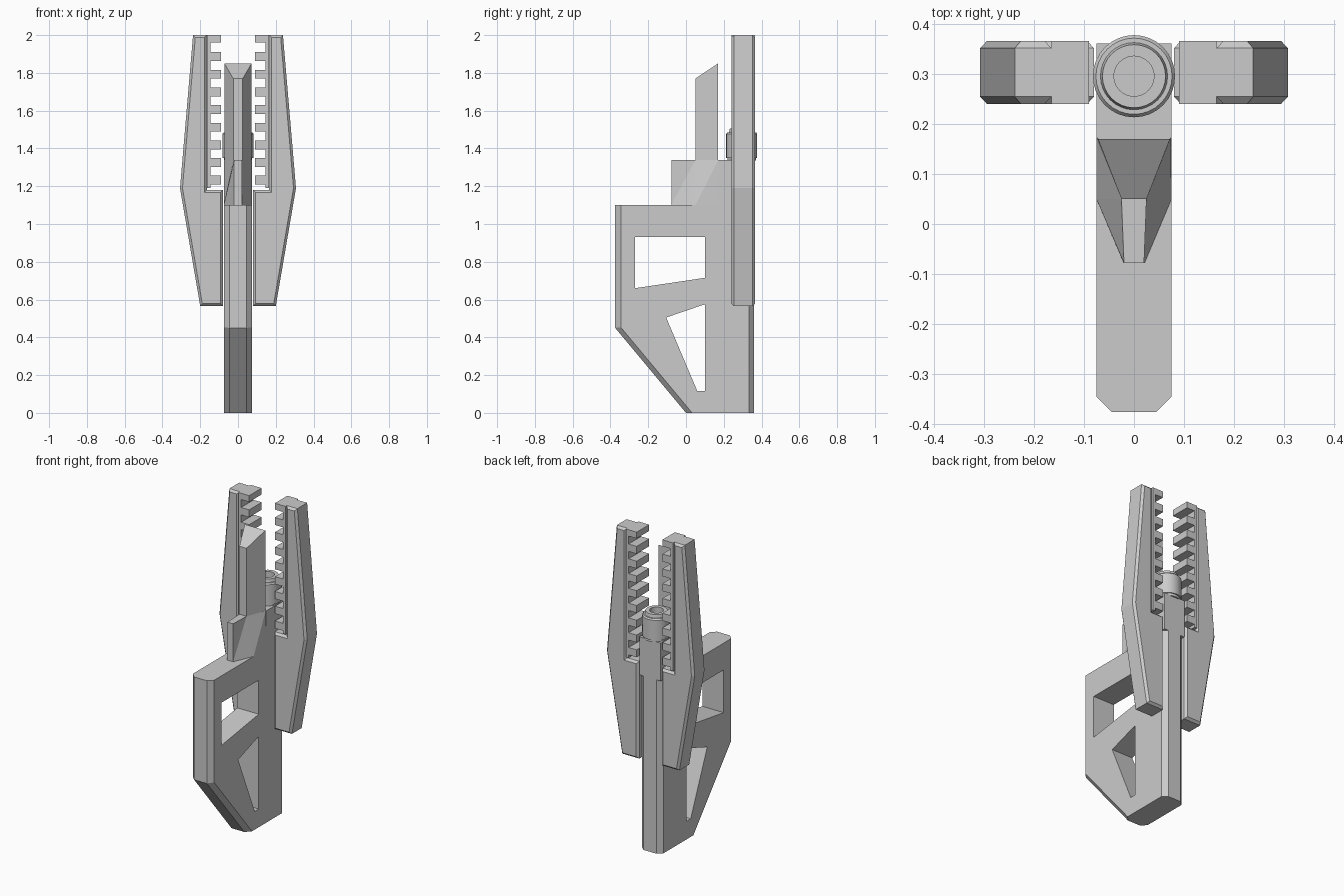
import bpy, bmesh, math
from mathutils import Vector

if "Cube" in bpy.data.objects:
    bpy.data.objects.remove(bpy.data.objects["Cube"])


def make(name, verts, faces):
    me = bpy.data.meshes.new(name)
    me.from_pydata(verts, [], faces)
    bm = bmesh.new()
    bm.from_mesh(me)
    bmesh.ops.recalc_face_normals(bm, faces=bm.faces)
    bm.to_mesh(me)
    bm.free()
    ob = bpy.data.objects.new(name, me)
    bpy.context.collection.objects.link(ob)
    return ob


def inset(poly, dists):
    """Move each edge i (point i to i+1, counter-clockwise) inward by dists[i]."""
    pts = [Vector(p) for p in poly]
    n = len(pts)
    out = []
    for i in range(n):
        d0 = (pts[i] - pts[i - 1]).normalized()
        d1 = (pts[(i + 1) % n] - pts[i]).normalized()
        n0, n1 = Vector((-d0.y, d0.x)), Vector((-d1.y, d1.x))
        a, b = pts[i] + n0 * dists[i - 1], pts[i] + n1 * dists[i]
        t = (b - a).cross(d1) / d0.cross(d1)
        out.append(a + d0 * t)
    return out


def prism(name, poly, axis, t0, t1, dists=None, ch=0):
    """Extrude a profile along x or y, optionally with chamfered rims."""
    layers = [(t0, poly), (t1, poly)]
    if dists:
        small = inset(poly, dists)
        layers = [(t0, small), (t0 + ch, poly), (t1 - ch, poly), (t1, small)]
    n = len(poly)
    verts = [(t, p[0], p[1]) if axis == 'x' else (p[0], t, p[1])
             for t, ring in layers for p in ring]
    faces = [[k * n + i, k * n + (i + 1) % n, (k + 1) * n + (i + 1) % n, (k + 1) * n + i]
             for k in range(len(layers) - 1) for i in range(n)]
    faces += [list(range(n)), [(len(layers) - 1) * n + i for i in range(n)]]
    return make(name, verts, faces)


def mirror(ob):
    ob.modifiers.new("mirror", 'MIRROR').use_mirror_merge = False


# Main frame with chamfered front and back edges
frame = prism("frame", [(0, 0), (0.36, 0), (0.36, 1.10), (-0.375, 1.10), (-0.375, 0.45)],
              'x', -0.075, 0.075, [0, 0.027, 0, 0.03, 0.025], 0.03)

# Two window openings cut through the frame
windows = [[(-0.27, 0.66), (0.10, 0.715), (0.10, 0.93), (-0.27, 0.93)],
           [(0.06, 0.115), (0.10, 0.115), (0.10, 0.575), (-0.105, 0.505)]]
for i, w in enumerate(windows):
    cutter = prism(f"window_cutter_{i}", w, 'x', -0.2, 0.2)
    cutter.hide_render = True
    cutter.hide_set(True)
    mod = frame.modifiers.new("window", 'BOOLEAN')
    mod.operation = 'DIFFERENCE'
    mod.solver = 'EXACT'
    mod.object = cutter
    bpy.context.view_layer.objects.active = frame
    bpy.ops.object.modifier_apply(modifier=mod.name)
    bpy.data.objects.remove(cutter)

# Rear block above the frame
prism("rear_block", [(0.172, 1.10), (0.36, 1.10), (0.36, 1.34), (0.172, 1.34)],
      'x', -0.075, 0.075)

# Tapered nose: narrow top blending to a wide base
half_top = [(0.02, -0.078), (0.025, 0.05), (0.073, 0.172)]
half_bot = [(0.021, -0.078), (0.075, 0.05), (0.075, 0.172)]
top = half_top + [(-x, y) for x, y in reversed(half_top)]
bot = half_bot + [(-x, y) for x, y in reversed(half_bot)]
nose_v = [(x, y, 1.10) for x, y in bot] + [(x, y, 1.34) for x, y in top]
make("nose", nose_v, [[0, 1, 2, 3, 4, 5], [6, 7, 8, 9, 10, 11],
                      [0, 1, 7], [0, 7, 6], [1, 2, 8], [1, 8, 7], [2, 3, 9, 8],
                      [3, 4, 10], [3, 10, 9], [4, 5, 11], [4, 11, 10], [5, 0, 6, 11]])

# Upright blade with a slanted top
plan = [(-0.025, 0.05, 1.77), (0.025, 0.05, 1.77), (0.072, 0.17, 1.85), (-0.072, 0.17, 1.85)]
make("blade", [(x, y, 1.34) for x, y, z in plan] + plan,
     [[0, 1, 2, 3], [4, 5, 6, 7]] + [[i, (i + 1) % 4, (i + 1) % 4 + 4, i + 4] for i in range(4)])

# Round stepped socket, lathed
prof = [(0.075, 1.335), (0.075, 1.35), (0.082, 1.35), (0.082, 1.477), (0.076, 1.485),
        (0.067, 1.485), (0.063, 1.505), (0.04, 1.505), (0.04, 1.41)]
N = 32
sv = [(r * math.cos(2 * math.pi * k / N), 0.295 + r * math.sin(2 * math.pi * k / N), z)
      for r, z in prof for k in range(N)]
sf = [[j * N + k, j * N + (k + 1) % N, (j + 1) * N + (k + 1) % N, (j + 1) * N + k]
      for j in range(len(prof) - 1) for k in range(N)]
sf += [list(range(N)), [(len(prof) - 1) * N + k for k in range(N)]]
socket = make("socket", sv, sf)
bpy.context.view_layer.objects.active = socket
socket.select_set(True)
bpy.ops.object.shade_smooth_by_angle(angle=math.radians(30))

# Side arms, chamfered all round
arm_profile = [(0.08, 0.565), (0.20, 0.565), (0.307, 1.19), (0.238, 2.0),
               (0.165, 2.0), (0.165, 1.18), (0.08, 1.18)]
mirror(prism("side_arms", arm_profile, 'y', 0.24, 0.365, [0.013] * 7, 0.014))

# Toothed racks on the inside of the arms
comb = [(0.165, 1.19), (0.165, 2.0), (0.09, 2.0), (0.09, 1.96), (0.146, 1.96)]
for i in range(8):
    z = 1.91 - 0.0935 * i
    comb += [(0.146, z), (0.09, z), (0.09, z - 0.047), (0.146, z - 0.047)]
comb += [(0.146, 1.19)]
mirror(prism("toothed_racks", comb, 'y', 0.24, 0.365))
